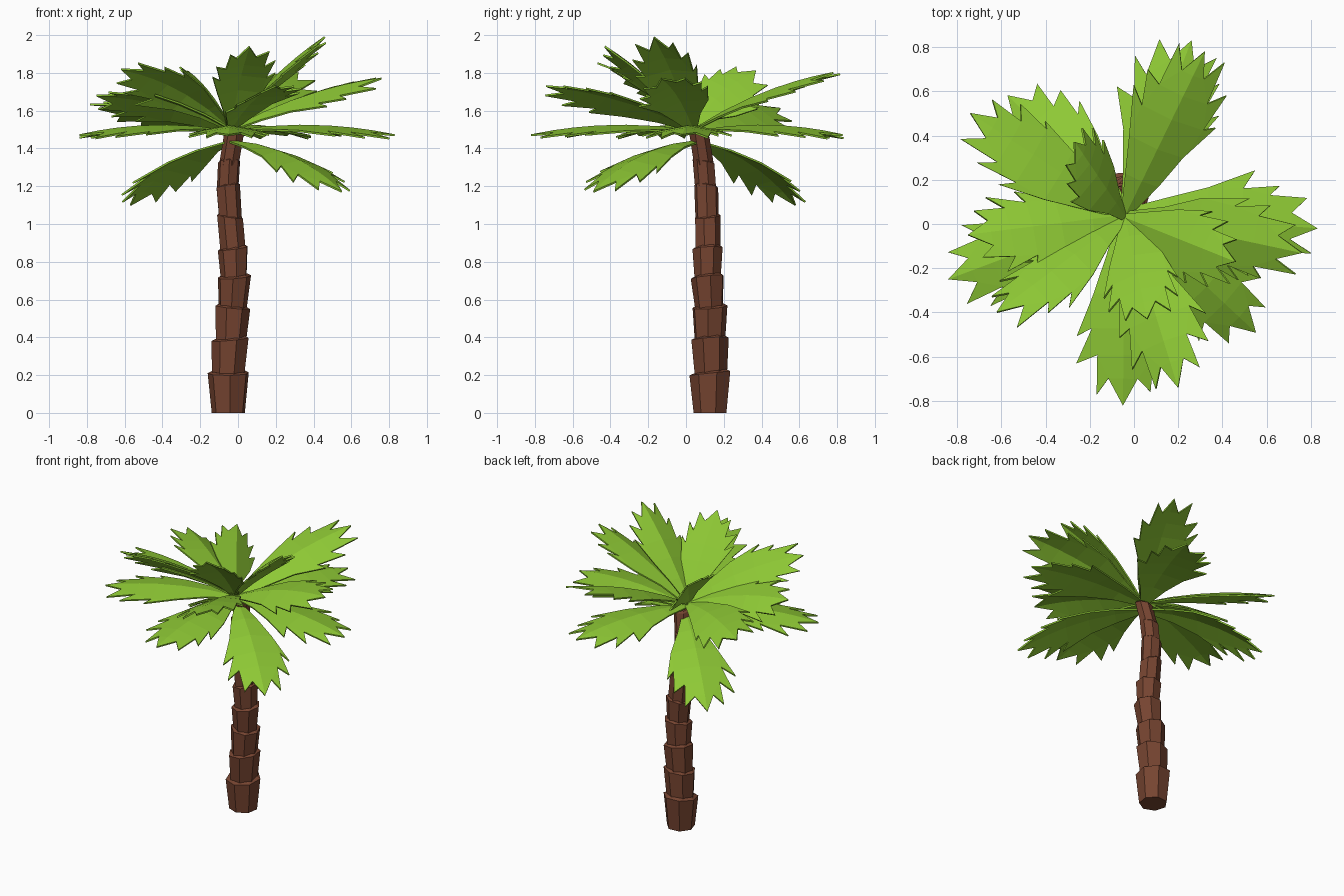
import bpy, bmesh, math, random
from mathutils import Vector

if "Cube" in bpy.data.objects:
    bpy.data.objects.remove(bpy.data.objects["Cube"])

random.seed(4)


def material(name, color):
    m = bpy.data.materials.new(name)
    m.diffuse_color = (*color, 1)
    m.use_nodes = True
    m.node_tree.nodes["Principled BSDF"].inputs["Base Color"].default_value = m.diffuse_color
    return m


GREEN = material("leaf_green", (0.27, 0.58, 0.035))
BROWN = material("bark_brown", (0.18, 0.058, 0.03))


def add_object(name, bm, mat):
    bmesh.ops.recalc_face_normals(bm, faces=bm.faces)
    mesh = bpy.data.meshes.new(name)
    bm.to_mesh(mesh)
    bm.free()
    mesh.materials.append(mat)
    ob = bpy.data.objects.new(name, mesh)
    bpy.context.collection.objects.link(ob)
    return ob


# Trunk: stacked flared bark segments (z, x, y of joints, then bottom and top radius)
JOINTS = [(0, -.05, .13), (.21, -.05, .13), (.39, -.04, .125), (.56, -.03, .125),
          (.72, -.02, .115), (.87, -.025, .115), (1.04, -.042, .112),
          (1.2, -.055, .107), (1.33, -.047, .095), (1.47, -.02, .07)]
RADII = [(.09, .112), (.087, .102), (.082, .095), (.075, .09), (.07, .082),
         (.069, .07), (.063, .065), (.058, .06), (.054, .055)]
SIDES = 7
for i, (r0, r1) in enumerate(RADII):
    bm = bmesh.new()
    lean = random.uniform(0, math.tau)
    rings = []
    for k, r in enumerate((r0, r1, r1 * .8)):
        z, x, y = JOINTS[min(i + k, i + 1)]
        ring = []
        for s in range(SIDES):
            a = math.tau * s / SIDES + .3 + .25 * i
            tilt = 0 if k == 0 else .012 * math.cos(a - lean)
            sink = .02 if (k == 0 and i) else 0
            ring.append(bm.verts.new((x + r * math.cos(a), y + r * math.sin(a),
                                      z + tilt - sink + (.01 if k == 2 else 0))))
        rings.append(ring)
    for lo, hi in zip(rings, rings[1:]):
        for s in range(SIDES):
            t = (s + 1) % SIDES
            bm.faces.new((lo[s], lo[t], hi[t], hi[s]))
    bm.faces.new(rings[0][::-1])
    bm.faces.new(rings[-1])
    add_object(f"trunk_segment_{i + 1}", bm, BROWN)

# Frond blade: rib stations, edge notches and tooth tips as (along, half width)
NOTCHES = [(0, .02), (.22, .08), (.42, .145), (.6, .15), (.74, .12), (.86, .06)]
TEETH = {2: (.66, .21), 3: (.82, .185), 4: (.96, .12)}


def frond(name, tip, bulge, roll, width, root, fold=.2):
    root, tip = Vector(root), Vector(tip)
    axis = tip - root
    flat = axis.cross(Vector((0, 0, 1))).normalized()
    rise = flat.cross(axis).normalized()
    # Roll the blade about its rib
    c, s = math.cos(math.radians(roll)), math.sin(math.radians(roll))
    side, up = flat * c - rise * s, rise * c + flat * s
    bm = bmesh.new()

    def vert(t, w):
        arch = rise * bulge * 4 * t * (1 - t)
        return bm.verts.new(root + axis * t + side * w * width + arch
                            - up * abs(w) * fold)

    rib = [vert(t, 0) for t, _ in NOTCHES]
    end = vert(1, 0)
    for sign in (-1, 1):
        edge = [vert(t, sign * w * random.uniform(.9, 1.1)) for t, w in NOTCHES]
        for i in range(len(edge) - 1):
            bm.faces.new((rib[i], rib[i + 1], edge[i + 1], edge[i]))
            if i in TEETH:
                t, w = TEETH[i]
                tooth = vert(t + random.uniform(-.04, .02),
                             sign * w * random.uniform(.9, 1.1))
                bm.faces.new((edge[i], edge[i + 1], tooth))
        bm.faces.new((rib[-1], end, edge[-1]))
    ob = add_object(name, bm, GREEN)
    solid = ob.modifiers.new("thickness", "SOLIDIFY")
    solid.thickness = .01
    solid.offset = 0


# Crown tiers: width, root, then (tip, arch height, roll in degrees)
TIERS = {
    "drooping_frond": (1.0, (-.04, .06, 1.44), [
        ((-.57, .58, 1.1), .06, 0), ((.55, -.49, 1.17), .06, 0)]),
    "level_frond": (1.05, (-.04, .05, 1.49), [
        ((.83, -.02, 1.47), .04, 0), ((-.05, -.82, 1.47), .04, 0),
        ((-.84, -.25, 1.47), .04, 0), ((.26, .83, 1.47), .04, 0)]),
    "raised_frond": (.95, (-.04, .04, 1.5), [
        ((.32, .78, 1.8), .04, 10), ((.2, -.74, 1.73), .04, 14),
        ((-.75, -.05, 1.68), .04, 22), ((.76, -.13, 1.77), .04, 16),
        ((-.74, .5, 1.61), .04, 22)]),
    "upright_frond": (.85, (-.04, .03, 1.51), [
        ((.46, -.17, 1.99), .03, 8), ((.06, -.43, 1.94), .03, 5),
        ((-.62, -.4, 1.82), .05, 32), ((-.27, .37, 1.81), .03, 40)]),
}
for name, (width, root, tips) in TIERS.items():
    for i, (tip, bulge, roll) in enumerate(tips):
        frond(f"{name}_{i + 1}", tip, bulge, roll, width, root)
